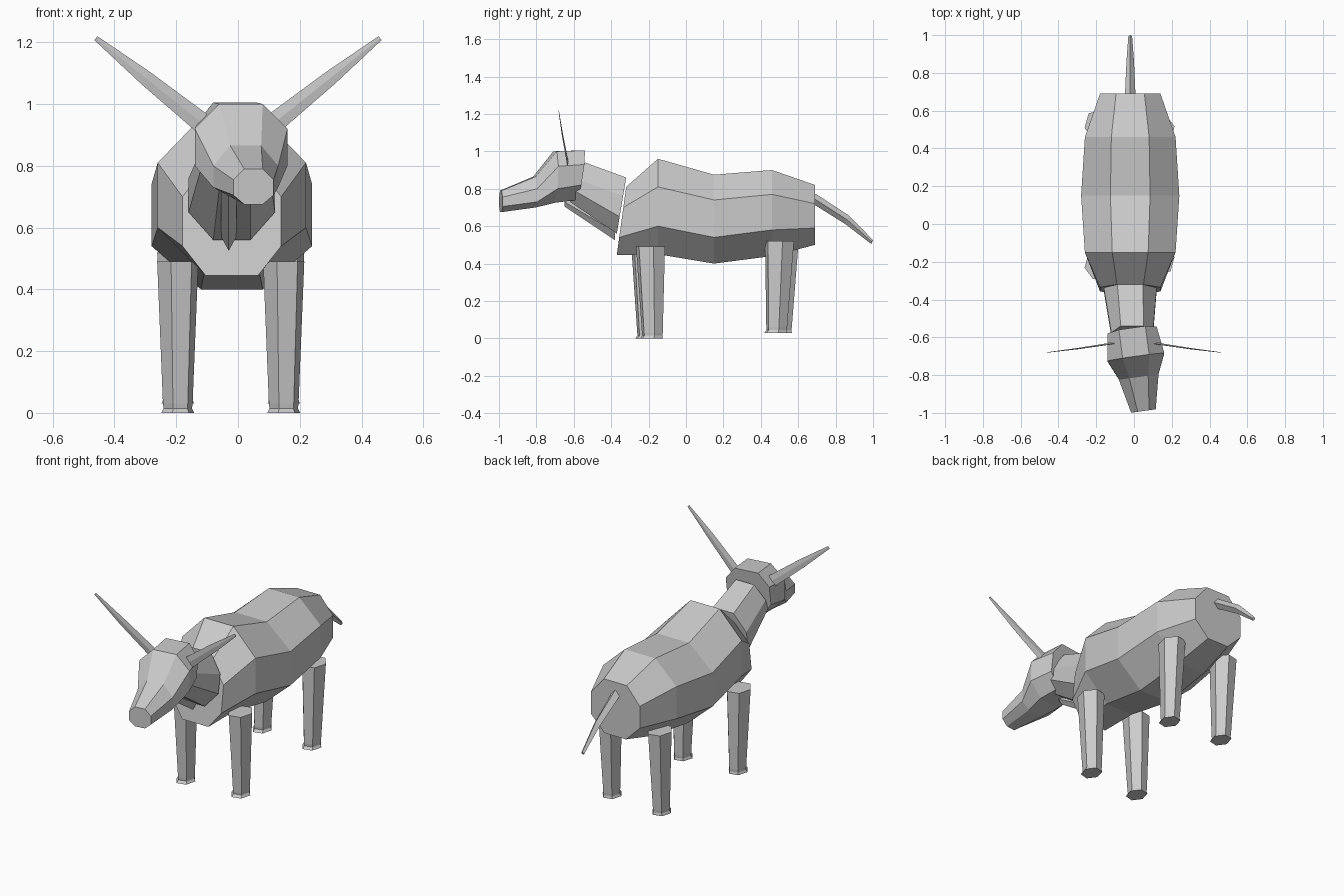
import bpy
import math
from mathutils import Vector

cube = bpy.data.objects.get("Cube")
if cube:
    bpy.data.objects.remove(cube, do_unlink=True)

hide = bpy.data.materials.new("plain_grey")
hide.use_nodes = True
GREY = (0.6, 0.6, 0.6, 1)
hide.diffuse_color = GREY
hide.node_tree.nodes["Principled BSDF"].inputs["Base Color"].default_value = GREY


def loft(name, rings):
    """Join equal-length rings of points into a capped, flat-shaded tube."""
    count = len(rings[0])
    points = [tuple(point) for ring in rings for point in ring]
    faces = [tuple(range(count)), tuple(range(len(points) - count, len(points)))]
    for row in range(len(rings) - 1):
        for i in range(count):
            a, b = row * count + i, row * count + (i + 1) % count
            faces.append((a, b, b + count, a + count))
    mesh = bpy.data.meshes.new(name)
    mesh.from_pydata(points, [], faces)
    mesh.materials.append(hide)
    obj = bpy.data.objects.new(name, mesh)
    bpy.context.scene.collection.objects.link(obj)
    # Make all normals point outwards
    bpy.context.view_layer.objects.active = obj
    bpy.ops.object.mode_set(mode="EDIT")
    bpy.ops.mesh.select_all(action="SELECT")
    bpy.ops.mesh.normals_make_consistent(inside=False)
    bpy.ops.object.mode_set(mode="OBJECT")
    return obj


def octagon(cx, y_top, y_bottom, wide, top, bottom, heights, yaw=0.0):
    """Eight-sided section, leaning from y_top to y_bottom and turned by yaw."""
    zt, zu, zl, zb = heights
    outline = [(top, zt), (wide, zu), (wide, zl), (bottom, zb),
               (-bottom, zb), (-wide, zl), (-wide, zu), (-top, zt)]
    ring = []
    for dx, z in outline:
        lean = (zt - z) / (zt - zb)
        y = y_top + (y_bottom - y_top) * lean + yaw * dx
        ring.append((cx + dx, y, z))
    return ring


def oval(centre, u, v, sides, turn=0.0):
    """Regular polygon stretched along the vectors u and v."""
    centre, u, v = Vector(centre), Vector(u), Vector(v)
    angles = [turn + math.tau * i / sides for i in range(sides)]
    return [centre + u * math.cos(a) + v * math.sin(a) for a in angles]


# Barrel body, chest to rump
MID = -0.02
loft("body", [
    octagon(MID, -0.32, -0.37, 0.16, 0.07, 0.085, (0.81, 0.70, 0.54, 0.445)),
    octagon(MID, -0.15, -0.15, 0.24, 0.095, 0.09, (0.96, 0.81, 0.60, 0.45)),
    octagon(MID, 0.15, 0.15, 0.26, 0.105, 0.10, (0.875, 0.74, 0.54, 0.40)),
    octagon(MID, 0.46, 0.46, 0.24, 0.10, 0.09, (0.90, 0.77, 0.58, 0.44)),
    octagon(MID, 0.69, 0.69, 0.16, 0.075, 0.07, (0.82, 0.72, 0.59, 0.50)),
])

# Neck
loft("neck", [
    octagon(MID, -0.32, -0.37, 0.14, 0.068, 0.06, (0.86, 0.76, 0.65, 0.56)),
    octagon(-0.01, -0.54, -0.62, 0.11, 0.06, 0.05, (0.94, 0.85, 0.79, 0.73)),
])

# Head, turned slightly to its left
YAW = 0.14
loft("head", [
    octagon(-0.01, -0.55, -0.59, 0.13, 0.07, 0.07, (1.005, 0.93, 0.82, 0.74), YAW),
    octagon(0.01, -0.70, -0.71, 0.15, 0.07, 0.07, (1.0, 0.92, 0.80, 0.725), YAW),
    octagon(0.025, -0.81, -0.81, 0.105, 0.05, 0.05, (0.865, 0.80, 0.73, 0.70), YAW),
    octagon(0.05, -0.99, -0.99, 0.065, 0.03, 0.03, (0.79, 0.755, 0.705, 0.675), YAW),
])

# Hanging fold under the throat
loft("throat_fold", [
    oval((-0.03, -0.38, 0.57), (0.025, 0, 0), (0, 0, 0.045), 4),
    oval((-0.03, -0.65, 0.73), (0.025, 0, 0), (0, 0, 0.025), 4),
])

# Blade-thin horns, one each side
for side, label in ((1, "left"), (-1, "right")):
    horn = []
    for x, y, z, size in ((0.10, -0.63, 0.925, 0.034),
                          (0.30, -0.66, 1.085, 0.024),
                          (0.46, -0.68, 1.213, 0.008)):
        across = (-0.6 * size * side, 0, 0.8 * size)
        horn.append(oval((side * x, y, z), across, (0, size * 0.15, 0), 4))
    loft(label + "_horn", horn)

# Tail
loft("tail", [
    oval((MID, y, z), (width, 0, 0), (0, depth * 0.5, depth), 4)
    for y, z, width, depth in ((0.68, 0.75, 0.028, 0.024),
                               (0.86, 0.635, 0.02, 0.022),
                               (0.995, 0.515, 0.01, 0.01))
])


def leg(name, x, y_top, y_foot, z_top, z_foot):
    """Tapered six-sided leg with a small flared hoof."""
    levels = ((z_top, y_top, 0.068), (z_foot + 0.03, y_foot, 0.049),
              (z_foot + 0.015, y_foot, 0.047), (z_foot, y_foot - 0.005, 0.054))
    loft(name, [oval((x, y, z), (r, 0, 0), (0, r * 1.2, 0), 6, 0.2)
                for z, y, r in levels])


for x, label, shift in ((0.148, "left", 0.0), (-0.195, "right", -0.025)):
    leg("front_" + label + "_leg", x, -0.19 + shift, -0.18 + shift, 0.49, 0.0)
    leg("hind_" + label + "_leg", x, 0.50 - shift, 0.485 - shift, 0.52, 0.03)
